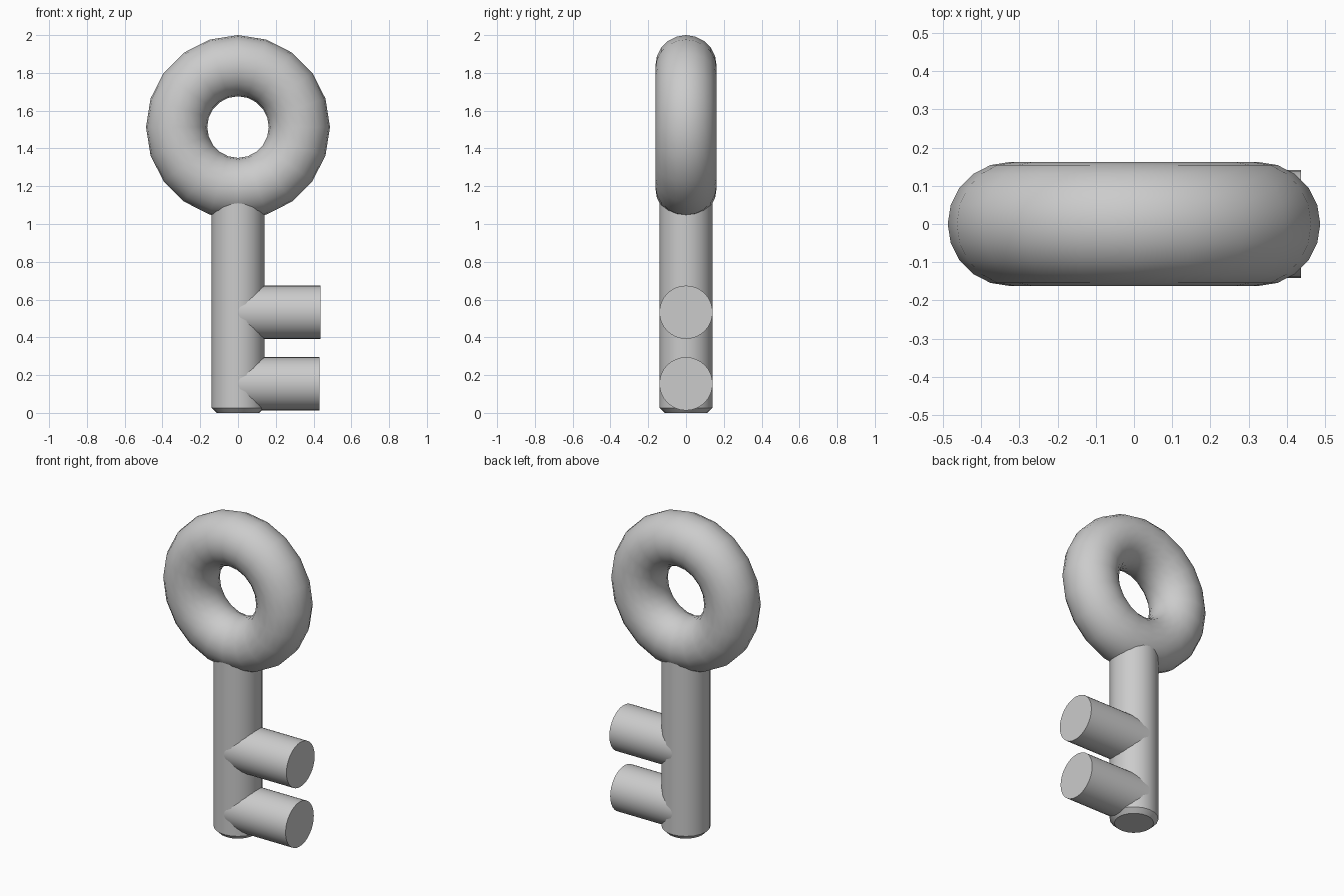
import bpy
from math import radians

if "Cube" in bpy.data.objects:
    bpy.data.objects.remove(bpy.data.objects["Cube"])

SIDES = 20
R = 0.14


def smooth(obj, name):
    obj.name = name
    bpy.ops.object.shade_smooth_by_angle(angle=radians(35))
    return obj


# Ring-shaped handle standing upright
bpy.ops.mesh.primitive_torus_add(
    major_segments=SIDES, minor_segments=SIDES, major_radius=0.325,
    minor_radius=0.162, location=(0, 0, 1.513), rotation=(radians(90), 0, 0))
smooth(bpy.context.object, "handle_ring")

# Shaft with a small chamfer at the foot
bottom, top = 0.0, 1.18
bpy.ops.mesh.primitive_cylinder_add(
    vertices=SIDES, radius=R, depth=top - bottom, location=(0, 0, (top + bottom) / 2))
shaft = bpy.context.object
foot = min(shaft.data.polygons, key=lambda p: p.center.z)
group = shaft.vertex_groups.new(name="foot_rim")
group.add(list(foot.vertices), 1.0, 'REPLACE')
chamfer = shaft.modifiers.new("chamfer", 'BEVEL')
chamfer.width = 0.027
chamfer.segments = 1
chamfer.limit_method = 'VGROUP'
chamfer.vertex_group = "foot_rim"
bpy.ops.object.modifier_apply(modifier="chamfer")
smooth(shaft, "shaft")

# Two round teeth, starting on the shaft axis
for name, z, end in (("upper_tooth", 0.533, 0.437), ("lower_tooth", 0.154, 0.431)):
    bpy.ops.mesh.primitive_cylinder_add(
        vertices=32, radius=R + 0.001, depth=end, location=(end / 2, 0, z),
        rotation=(0, radians(90), 0))
    smooth(bpy.context.object, name)
